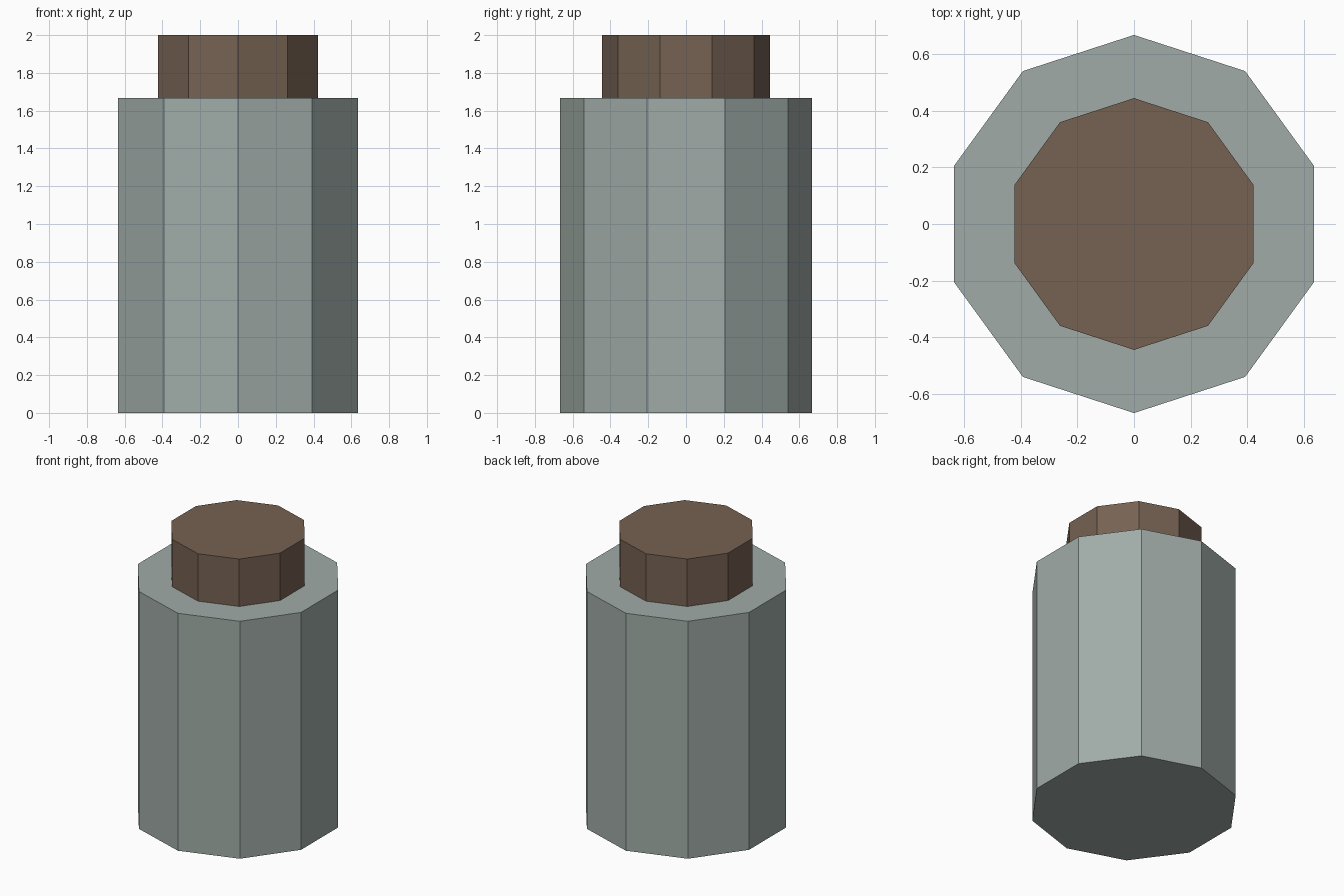
import bpy

if "Cube" in bpy.data.objects:
    bpy.data.objects.remove(bpy.data.objects["Cube"])


def decagon_prism(name, radius, z0, z1, color):
    """Ten-sided flat-shaded prism with a corner facing front and back."""
    bpy.ops.mesh.primitive_cylinder_add(
        vertices=10, radius=radius, depth=z1 - z0, location=(0, 0, (z0 + z1) / 2))
    obj = bpy.context.object
    obj.name = name
    mat = bpy.data.materials.new(name + "_material")
    mat.diffuse_color = color
    mat.use_nodes = True
    mat.node_tree.nodes["Principled BSDF"].inputs["Base Color"].default_value = mat.diffuse_color
    obj.data.materials.append(mat)
    return obj


BODY_TOP = 1.667

# Wide jar body
decagon_prism("jar_body", 0.667, 0, BODY_TOP, (0.35, 0.41, 0.385, 1))

# Narrower stopper sitting on top
decagon_prism("stopper", 0.444, BODY_TOP, 2.0, (0.18, 0.12, 0.085, 1))
